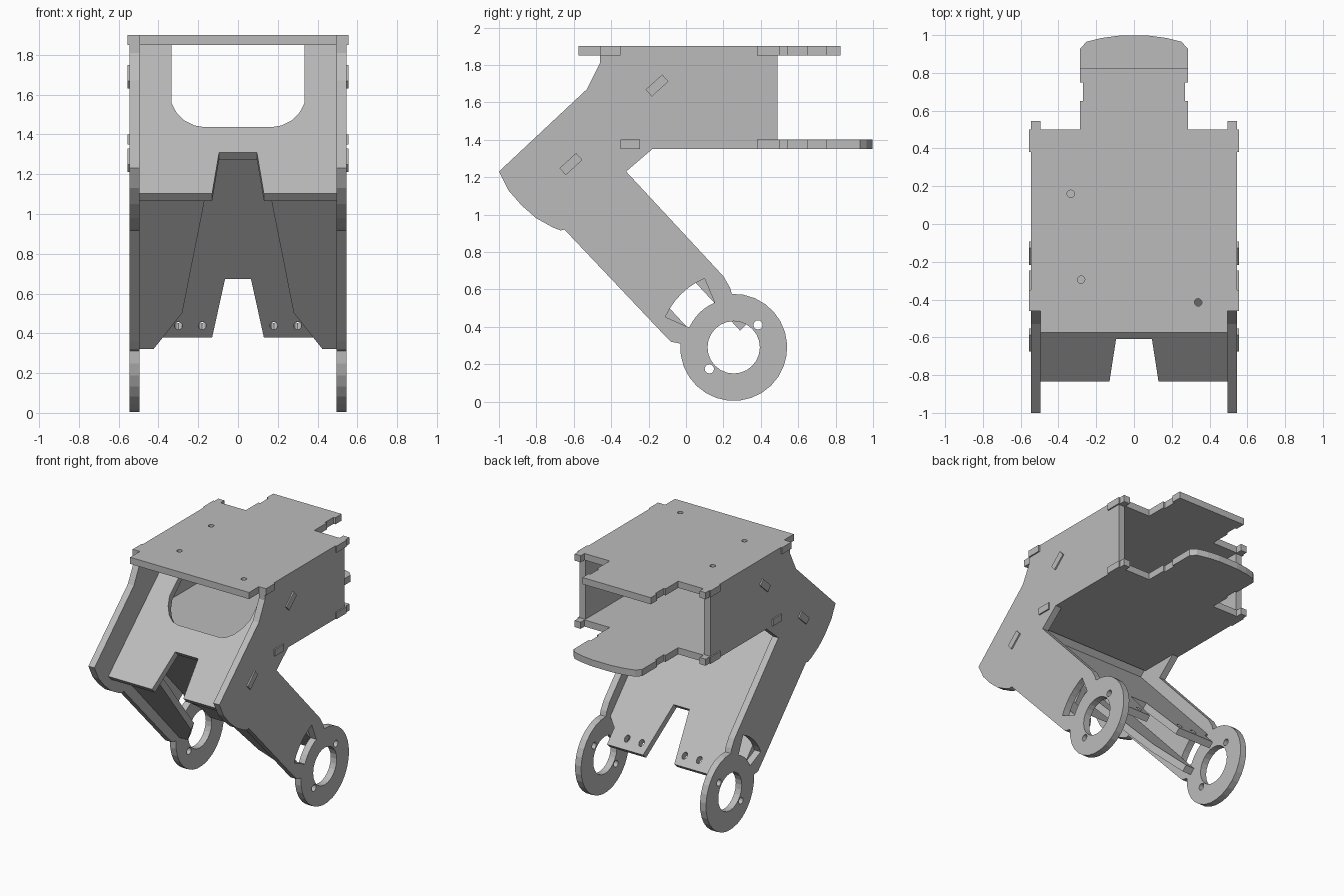
import bpy, bmesh, math
from mathutils import Matrix, Vector

if "Cube" in bpy.data.objects:
    bpy.data.objects.remove(bpy.data.objects["Cube"])

grey = bpy.data.materials.new("plate grey")
grey.use_nodes = True
grey.diffuse_color = (0.5, 0.5, 0.5, 1)
grey.node_tree.nodes["Principled BSDF"].inputs["Base Color"].default_value = (0.5, 0.5, 0.5, 1)
THICK = 0.05


def arc(cx, cy, r, start=0, end=360, n=24):
    """Points on an arc; a full turn leaves out the repeated last point."""
    count = n if end - start == 360 else n + 1
    angles = [math.radians(start + (end - start) * i / n) for i in range(count)]
    return [(cx + r * math.cos(a), cy + r * math.sin(a)) for a in angles]


def sym(half):
    return half + [(-x, y) for x, y in reversed(half)]


def frame(origin, u, v):
    u, v = Vector(u).normalized(), Vector(v).normalized()
    m = Matrix((u, v, u.cross(v))).transposed().to_4x4()
    m.translation = Vector(origin)
    return m


def plate(name, matrix, *loops):
    """Flat cut sheet: outlines and holes filled and given thickness."""
    curve = bpy.data.curves.new(name, 'CURVE')
    curve.dimensions = '2D'
    curve.fill_mode = 'BOTH'
    curve.extrude = THICK / 2
    for pts in loops:
        s = curve.splines.new('POLY')
        s.points.add(len(pts) - 1)
        for p, (x, y) in zip(s.points, pts):
            p.co = (x, y, 0, 1)
        s.use_cyclic_u = True
    temp = bpy.data.objects.new(name + " curve", curve)
    bpy.context.collection.objects.link(temp)
    bpy.context.view_layer.update()
    mesh = bpy.data.meshes.new_from_object(temp.evaluated_get(bpy.context.evaluated_depsgraph_get()))
    bpy.data.objects.remove(temp)
    bm = bmesh.new()
    bm.from_mesh(mesh)
    bmesh.ops.remove_doubles(bm, verts=bm.verts, dist=0.0005)
    bmesh.ops.recalc_face_normals(bm, faces=bm.faces)
    for f in bm.faces:
        f.smooth = False
    bm.transform(matrix)
    bm.to_mesh(mesh)
    bm.free()
    mesh.materials.clear()
    mesh.materials.append(grey)
    obj = bpy.data.objects.new(name, mesh)
    bpy.context.collection.objects.link(obj)
    return obj


X = (1, 0, 0)
IN, OUT = 0.495, 0.555          # inner face of the sides, end of the tabs

# Side plates: box cheek, leg and ring
cy, cz = 0.255, 0.29
side_outline = ([(-0.46, 1.9), (-0.46, 1.81), (-0.53, 1.67), (-1, 1.23), (-0.95, 1.13),
                 (-0.88, 1.05), (-0.8, 0.98), (-0.71, 0.93), (-0.67, 0.915), (-0.65, 0.92),
                 (-0.12, 0.36), (-0.08, 0.32)]
                + arc(cy, cz, 0.286, 176, 452, 22)
                + [(0.235, 0.61), (0.2, 0.67), (-0.32, 1.23), (-0.18, 1.35), (0.49, 1.35), (0.49, 1.9)])
window = arc(cy, cz, 0.26, 113, 156, 6) + arc(cy, cz, 0.4, 113, 156, 6)[::-1]
for name, x in (("left_side", 0.52), ("right_side", -0.52)):
    plate(name, frame((x, 0, 0), (0, 1, 0), (0, 0, 1)), side_outline, window,
          arc(cy, cz, 0.14), arc(0.125, 0.175, 0.025, n=12), arc(0.385, 0.41, 0.025, n=12))

# Top plate, with tabs, notched tail and three screw holes
tail = [(0.285, 0.5), (0.285, 0.65), (0.27, 0.65), (0.27, 0.75), (0.285, 0.75)]
rear_tab = [(IN, 0.38), (OUT, 0.38), (OUT, 0.5), (0.545, 0.5), (0.545, 0.545), (IN, 0.545), (IN, 0.5)]
top = [(IN, -0.575), (IN, -0.46), (OUT, -0.46), (OUT, -0.35), (IN, -0.35)] + rear_tab + tail + [(0.285, 0.825)]
plate("top_plate", frame((0, 0, 1.875), X, (0, 1, 0)), sym(top),
      *[arc(x, y, 0.02, n=12) for x, y in ((-0.335, 0.16), (-0.28, -0.295), (0.34, -0.415))])

# Floor plate, with a longer rounded tail
floor = ([(IN, -0.47), (IN, -0.35), (OUT, -0.35), (OUT, -0.245), (IN, -0.245)] + rear_tab + tail
         + [(0.285, 0.93), (0.25, 0.965), (0.17, 0.985), (0.08, 0.997)])
plate("floor_plate", frame((0, 0, 1.375), X, (0, 1, 0)), sym(floor))

# Sloping front plate: open cut-out above, tapered notch below
slope = ([(0.095, 0.03), (0.13, -0.275), (IN, -0.275)]
         + [(IN, -0.06), (OUT, -0.06), (OUT, 0.06), (IN, 0.06)]
         + [(IN, 0.563), (OUT, 0.563), (OUT, 0.683), (IN, 0.683)]
         + [(IN, 0.875), (0.335, 0.875), (0.335, 0.4), (0.31, 0.33), (0.27, 0.27), (0.22, 0.232), (0.17, 0.22)])
plate("sloping_front", frame((0, -0.615, 1.27), X, (0, 0.739, 0.674)), sym(slope))

# Braces between the legs, drawn by height and laid along the leg slope
down = Vector((0, 0.68, -0.733)).normalized()
normal = Vector(X).cross(down)


def brace(name, offset, *loops):
    origin = normal * offset
    along = lambda z: (z - origin.z) / down.z
    plate(name, frame(origin, X, down), *[[(x, along(z)) for x, z in pts] for pts in loops])


rear = [(0.065, 0.69), (0.13, 0.397), (0.43, 0.397), (0.43, 0.49), (IN, 0.54), (IN, 1.31)]
holes = [arc(x, 0.455, 0.02, n=12) for x in (-0.3, -0.18, 0.18, 0.3)]
brace("rear_brace", 0.495, sym(rear), *holes)

front = [(IN, 1.15), (IN, 0.337), (0.425, 0.337), (0.28, 0.52), (0.155, 1.15)]
brace("left_front_brace", 0.25, front)
brace("right_front_brace", 0.25, [(-x, z) for x, z in front])
